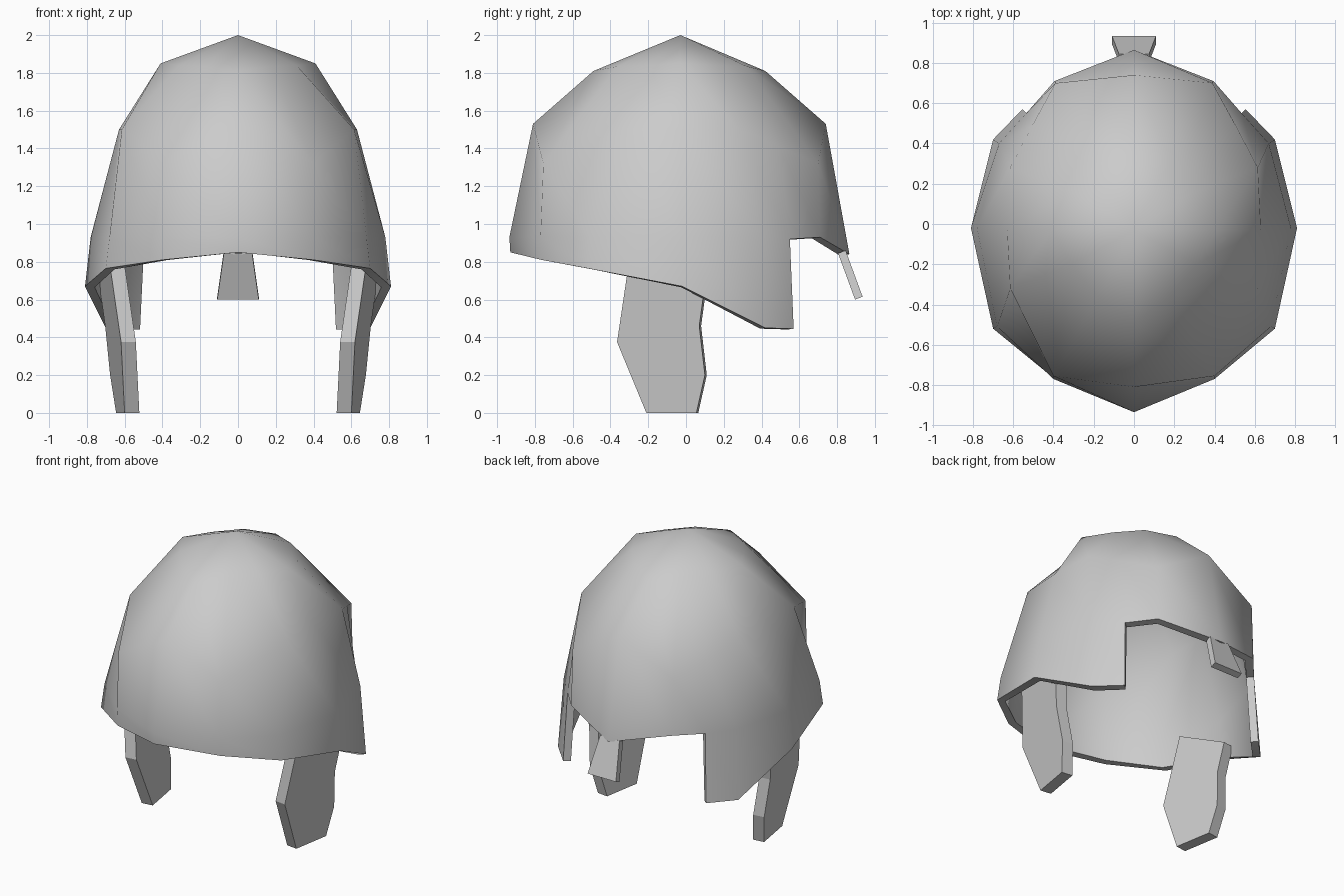
import bpy, bmesh
from mathutils import Vector

if "Cube" in bpy.data.objects:
    bpy.data.objects.remove(bpy.data.objects["Cube"])


def finish(bm, name):
    mesh = bpy.data.meshes.new(name)
    bm.to_mesh(mesh)
    bm.free()
    ob = bpy.data.objects.new(name, mesh)
    bpy.context.collection.objects.link(ob)
    return ob


def plate(name, outer, inner):
    """Closed slab between two matching outlines."""
    bm = bmesh.new()
    a = [bm.verts.new(p) for p in outer]
    b = [bm.verts.new(p) for p in inner]
    bm.faces.new(a)
    bm.faces.new(b[::-1])
    n = len(a)
    for i in range(n):
        j = (i + 1) % n
        bm.faces.new((a[i], b[i], b[j], a[j]))
    bmesh.ops.recalc_face_normals(bm, faces=bm.faces)
    return finish(bm, name)


# Helmet shell: right-half columns from front to back, each listed crown to rim
half = [
    [(0, -0.49, 1.81), (0, -0.81, 1.53), (0, -0.935, 0.93), (0, -0.93, 0.85)],
    [(0.18, -0.36, 1.835), (0.40, -0.755, 1.32), (0.40, -0.77, 0.93), (0.40, -0.765, 0.81)],
    [(0.31, -0.20, 1.84), (0.615, -0.32, 1.50), (0.68, -0.51, 0.93), (0.70, -0.52, 0.765)],
    [(0.41, -0.03, 1.85), (0.63, -0.03, 1.50), (0.78, -0.02, 0.93), (0.81, -0.02, 0.67)],
    [(0.31, 0.16, 1.84), (0.615, 0.28, 1.50), (0.67, 0.40, 0.93), (0.70, 0.42, 0.45)],
    [(0.245, 0.24, 1.837), (0.505, 0.49, 1.41), (0.535, 0.55, 0.92), (0.555, 0.57, 0.445)],
    [(0.18, 0.32, 1.835), (0.39, 0.70, 1.32), (0.395, 0.71, 0.93)],
    [(0, 0.42, 1.81), (0, 0.74, 1.53), (0, 0.865, 0.84)]]
columns = half + [[(-x, y, z) for x, y, z in c] for c in half[-2:0:-1]]

bm = bmesh.new()
apex = bm.verts.new((0, -0.03, 2.0))
grid = [[bm.verts.new(p) for p in c] for c in columns]
for i, a in enumerate(grid):
    b = grid[(i + 1) % len(grid)]
    bm.faces.new((apex, a[0], b[0]))
    for j in range(min(len(a), len(b)) - 1):
        bm.faces.new((a[j], a[j + 1], b[j + 1], b[j]))
shell = finish(bm, "helmet_shell")
solid = shell.modifiers.new("thickness", 'SOLIDIFY')
solid.thickness = 0.05
solid.offset = -1
solid.use_even_offset = True
bpy.ops.object.select_all(action='DESELECT')
shell.select_set(True)
bpy.context.view_layer.objects.active = shell
bpy.ops.object.modifier_apply(modifier=solid.name)
bpy.ops.object.shade_smooth_by_angle(angle=1.0)

# Cheek guards: side outline (y, z), leaning outwards to the back and top
outline = [(-0.29, 0.88), (-0.365, 0.375), (-0.21, 0.0), (0.055, 0.0),
           (0.10, 0.20), (0.07, 0.46), (0.10, 0.68)]
for s, name in ((1, "right_cheek_guard"), (-1, "left_cheek_guard")):
    outer = [(s * (0.636 + 0.17 * y + 0.12 * z), y, z) for y, z in outline]
    inner = [(x - s * 0.078, y + 0.01, z) for x, y, z in outer]
    plate(name, outer, inner)

# Flared tab at the back of the neck
outer = [(-0.075, 0.845, 0.86), (0.075, 0.845, 0.86),
         (0.11, 0.935, 0.615), (-0.11, 0.935, 0.615)]
inner = [Vector(p) + Vector((0, -0.04, -0.015)) for p in outer]
plate("neck_tab", outer, inner)
